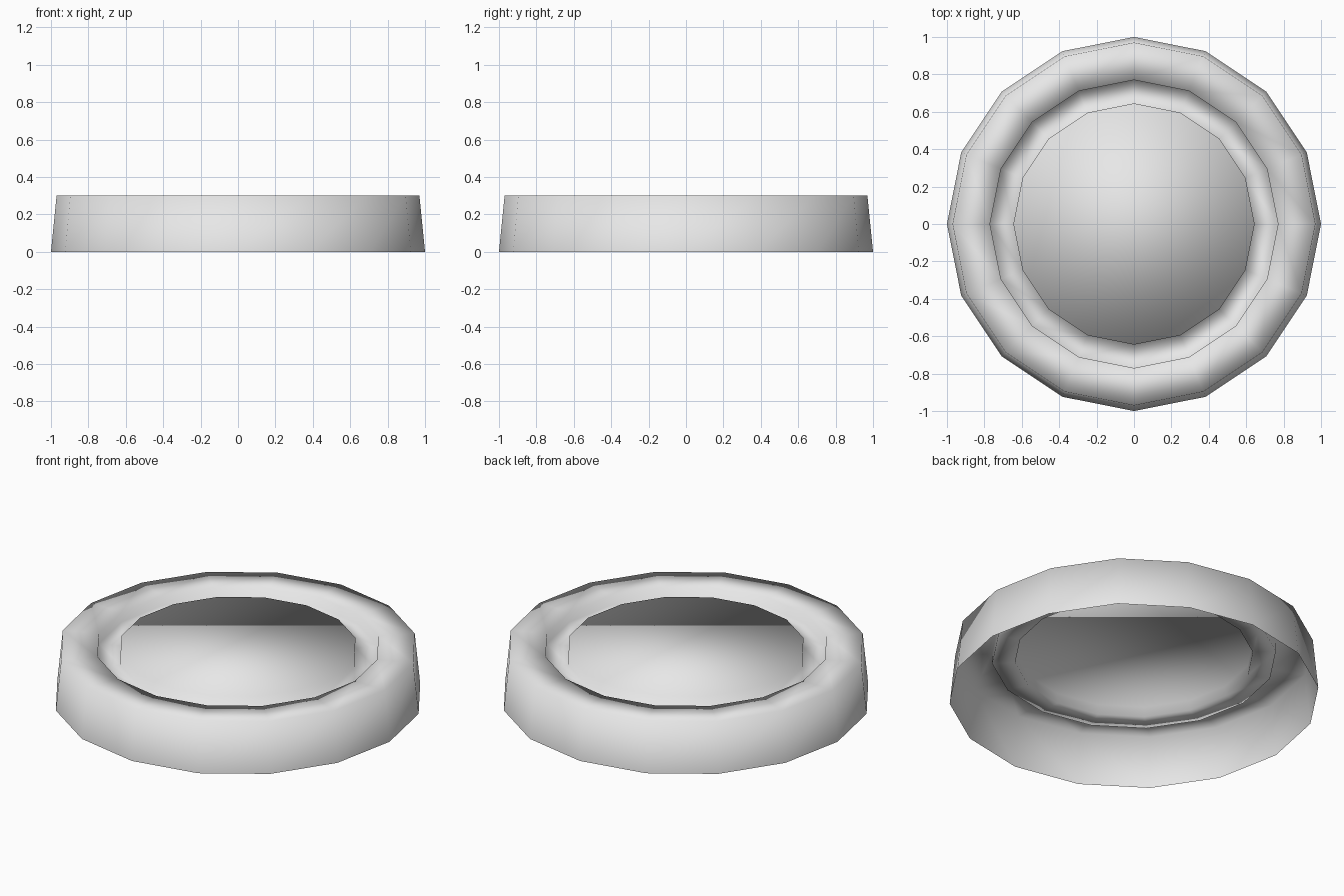
import bpy, bmesh, math

cube = bpy.data.objects.get("Cube")
if cube:
    bpy.data.objects.remove(cube, do_unlink=True)

SIDES = 16

# Plain grey material
grey = bpy.data.materials.new("light_grey")
grey.use_nodes = True
colour = (0.8, 0.8, 0.8, 1.0)
grey.diffuse_color = colour
grey.node_tree.nodes["Principled BSDF"].inputs["Base Color"].default_value = colour

# Radius and height: tapered skirt, flat rim, groove, edge of the centre disc
profile = [(1.0, 0.0), (0.97, 0.3), (0.77, 0.3),
           (0.77, 0.24), (0.645, 0.24), (0.645, 0.3)]


def ring(bm, radius, height):
    angles = [2 * math.pi * i / SIDES for i in range(SIDES)]
    return [bm.verts.new((radius * math.cos(a), radius * math.sin(a), height))
            for a in angles]


# Sweep the profile round the axis, open underneath
bm = bmesh.new()
rings = [ring(bm, r, z) for r, z in profile]
for low, high in zip(rings, rings[1:]):
    for i in range(SIDES):
        j = (i + 1) % SIDES
        bm.faces.new((low[i], low[j], high[j], high[i]))

# Flat centre disc
bm.faces.new(rings[-1])

# The whole shell is softly shaded, even across its corners
for face in bm.faces:
    face.smooth = True

mesh = bpy.data.meshes.new("grooved_lid")
bm.to_mesh(mesh)
bm.free()
mesh.materials.append(grey)
lid = bpy.data.objects.new("grooved_lid", mesh)
bpy.context.collection.objects.link(lid)
